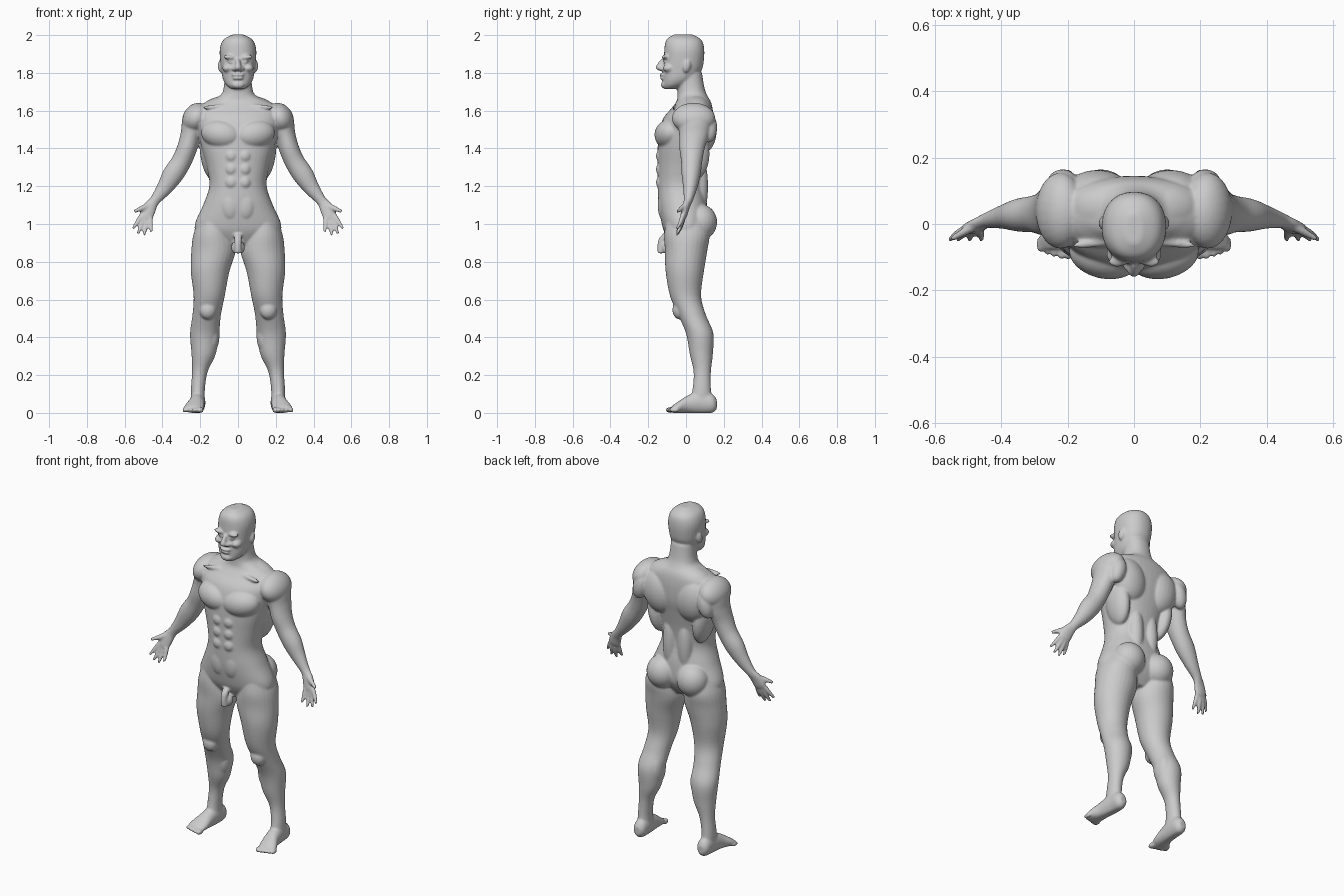
import bpy, bmesh, math
from mathutils import Vector, Matrix

bm = bmesh.new()
X, Y, Z = Vector((1, 0, 0)), Vector((0, 1, 0)), Vector((0, 0, 1))


def spline(rows, steps=5):
    """Catmull-Rom through rows of numbers."""
    out = []
    for i in range(len(rows) - 1):
        p = [rows[max(i - 1, 0)], rows[i], rows[i + 1], rows[min(i + 2, len(rows) - 1)]]
        for k in range(steps):
            t = k / steps
            out.append([0.5 * (2 * b + (c - a) * t + (2 * a - 5 * b + 4 * c - d) * t * t
                               + (3 * b - a - 3 * c + d) * t ** 3) for a, b, c, d in zip(*p)])
    return out + [list(rows[-1])]


def tube(rows, u=None, v=Y, sides=(1,), power=2.0, n=28):
    """Closed loft; rows are x, y, z, radius along u, radius along v."""
    pts = spline(rows)
    for s in sides:
        rings = []
        for i, (x, y, z, ru, rv) in enumerate(pts):
            a, b = pts[max(i - 1, 0)], pts[min(i + 1, len(pts) - 1)]
            uu = u or v.cross(Vector(b[:3]) - Vector(a[:3])).normalized()
            ring = []
            for k in range(n):
                t = 2 * math.pi * k / n
                c, d = math.cos(t), math.sin(t)
                c = math.copysign(abs(c) ** (2 / power), c)
                d = math.copysign(abs(d) ** (2 / power), d)
                p = Vector((x, y, z)) + uu * ru * c + v * rv * d
                ring.append(bm.verts.new((p.x * s, p.y, p.z)))
            rings.append(ring)
        for r, q in zip(rings, rings[1:]):
            for k in range(n):
                bm.faces.new((r[k], r[(k + 1) % n], q[(k + 1) % n], q[k]))
        bm.faces.new(rings[0][::-1])
        bm.faces.new(rings[-1])


def column(rows, **kw):
    """Upright loft; rows are z, left x, right x, front y, back y."""
    tube([((a + b) / 2, (f + k) / 2, z, (b - a) / 2, (k - f) / 2)
          for z, a, b, f, k in rows], u=X, **kw)


def blob(c, r, tilt=(0, 0, 0), sides=(1, -1)):
    """Ellipsoid; tilt is in degrees about x, y, z."""
    for s in sides:
        m = Matrix.Translation((c[0] * s, c[1], c[2]))
        for ang, ax, f in zip(tilt, 'XYZ', (1, s, s)):
            m = m @ Matrix.Rotation(math.radians(ang * f), 4, ax)
        bmesh.ops.create_uvsphere(bm, u_segments=24, v_segments=16, radius=1,
                                  matrix=m @ Matrix.Diagonal((*r, 1)))


BOTH, MID = (1, -1), (1,)

# torso and neck
torso = [(.89, .09, -.08, .06), (.95, .21, -.112, .10), (1.0, .228, -.128, .115),
         (1.1, .185, -.146, .112), (1.2, .152, -.15, .095), (1.3, .165, -.15, .105),
         (1.4, .192, -.15, .125), (1.48, .21, -.145, .142), (1.56, .225, -.12, .145),
         (1.615, .215, -.075, .14), (1.65, .16, -.05, .13), (1.68, .095, -.045, .113),
         (1.72, .076, -.045, .098), (1.8, .07, -.05, .085)]
column([(z, -w, w, f, b) for z, w, f, b in torso], power=2.2, n=40)

# chest, back, belly and seat muscles
blob((.09, -.095, 1.475), (.108, .07, .075), (0, -10, 12))
blob((.11, .085, 1.5), (.105, .078, .13), (0, 12, 0))
blob((.15, .04, 1.37), (.05, .085, .14), (0, 8, 0))
blob((.05, .07, 1.2), (.045, .047, .17))
blob((.1, .075, 1.01), (.092, .09, .095))
blob((.1, .05, 1.635), (.1, .065, .04), (0, 16, 0))
blob((.09, -.052, 1.62), (.1, .015, .014), (0, 2, -8))
for z in (1.36, 1.29, 1.22):
    blob((.035, -.137, z), (.032, .022, .033))
blob((.04, -.12, 1.1), (.05, .03, .08))

# legs
column([(1.05, .06, .195, -.1, .1), (.95, .03, .235, -.115, .125), (.86, .012, .247, -.112, .113),
        (.75, .045, .25, -.108, .095), (.62, .07, .235, -.085, .08), (.52, .09, .241, -.042, .105),
        (.42, .1, .254, 0, .145), (.31, .118, .246, .02, .142), (.22, .16, .243, .04, .132),
        (.13, .175, .249, .035, .132), (.06, .175, .25, .02, .14)], sides=BOTH)
blob((.16, -.035, .545), (.045, .037, .05))
blob((.135, .075, .41), (.037, .055, .09))

# feet and toes
tube([(.212, .163, .045, .018, .025), (.212, .14, .05, .037, .05), (.213, .08, .055, .04, .06),
      (.22, .01, .045, .043, .048), (.232, -.04, .03, .053, .031), (.237, -.075, .018, .05, .018)],
     u=X, v=Z, sides=BOTH)
for i in range(5):
    r = .016 if i == 0 else .012
    blob((.198 + i * .021, -.082 + .007 * max(i - 1, 0), .015), (r, .026, r))

# arms and palms
tube([(.19, .05, 1.6, .045, .075), (.225, .047, 1.55, .067, .09), (.25, .042, 1.47, .055, .078),
      (.27, .032, 1.4, .053, .067), (.3, .03, 1.33, .053, .056), (.345, .027, 1.26, .055, .05),
      (.39, .022, 1.19, .042, .037), (.44, .012, 1.125, .028, .024), (.465, 0, 1.09, .035, .02),
      (.485, -.012, 1.045, .038, .018), (.492, -.018, 1.025, .03, .013)], sides=BOTH)
blob((.222, .04, 1.56), (.07, .115, .085), (0, -30, 0))
blob((.215, .12, 1.51), (.045, .045, .08), (0, -14, 0))

# fingers and thumbs
for kx, kz, tx, tz in ((.512, 1.042, .556, .975), (.5, 1.025, .53, .947),
                       (.483, 1.018, .497, .94), (.464, 1.03, .46, .957)):
    mx, mz = (kx + tx) / 2, (kz + tz) / 2
    tube([(kx, -.018, kz, .014, .014), (mx, -.03, mz, .012, .012),
          (tx, -.048, tz, .008, .008)], sides=BOTH, n=12)
tube([(.465, 0, 1.1, .02, .016), (.508, -.022, 1.083, .015, .014),
      (.55, -.045, 1.066, .009, .009)], sides=BOTH, n=12)

# skull and jaw
head = [(1.715, .035, -.115, -.05), (1.735, .062, -.122, .0), (1.77, .081, -.122, .05),
        (1.82, .089, -.122, .085), (1.87, .095, -.118, .095), (1.92, .097, -.115, .097),
        (1.96, .087, -.11, .09), (1.985, .066, -.095, .07), (2.004, .025, -.06, .03)]
column([(z, -w, w, f, b) for z, w, f, b in head], power=2.2)

# face: nose, brow, cheeks, lips, chin, ears
tube([(0, -.115, 1.875, .011, .015), (0, -.131, 1.85, .013, .02), (0, -.139, 1.825, .02, .022),
      (0, -.125, 1.81, .017, .015)], u=X, n=16)
blob((.022, -.123, 1.822), (.012, .018, .012))
blob((.042, -.108, 1.882), (.036, .02, .013), (0, -6, -14))
blob((.055, -.09, 1.825), (.028, .033, .022))
blob((.038, -.108, 1.858), (.016, .013, .009))
blob((0, -.123, 1.79), (.034, .018, .009), sides=MID)
blob((0, -.122, 1.772), (.03, .018, .009), sides=MID)
blob((0, -.113, 1.737), (.035, .02, .02), sides=MID)
blob((.094, .005, 1.835), (.012, .02, .034), (-12, 0, 12))

# groin
tube([(0, -.1, .95, .022, .02), (0, -.125, .92, .02, .02), (0, -.134, .88, .018, .018),
      (0, -.132, .845, .02, .018)], u=X, n=16)
blob((.016, -.105, .875), (.02, .024, .032))

# flat soles, then fuse everything into one smooth skin
for v in bm.verts:
    v.co.z = max(v.co.z, 0)
mesh = bpy.data.meshes.new("body")
bmesh.ops.recalc_face_normals(bm, faces=bm.faces)
bm.to_mesh(mesh)
bm.free()
body = bpy.data.objects.new("body", mesh)
bpy.context.collection.objects.link(body)
fuse = body.modifiers.new("fuse", 'REMESH')
fuse.mode, fuse.voxel_size, fuse.use_smooth_shade = 'VOXEL', .0058, True
soft = body.modifiers.new("soften", 'SMOOTH')
soft.factor, soft.iterations = .5, 7

skin = bpy.data.materials.new("light grey")
skin.diffuse_color = (.6, .6, .6, 1)
mesh.materials.append(skin)
